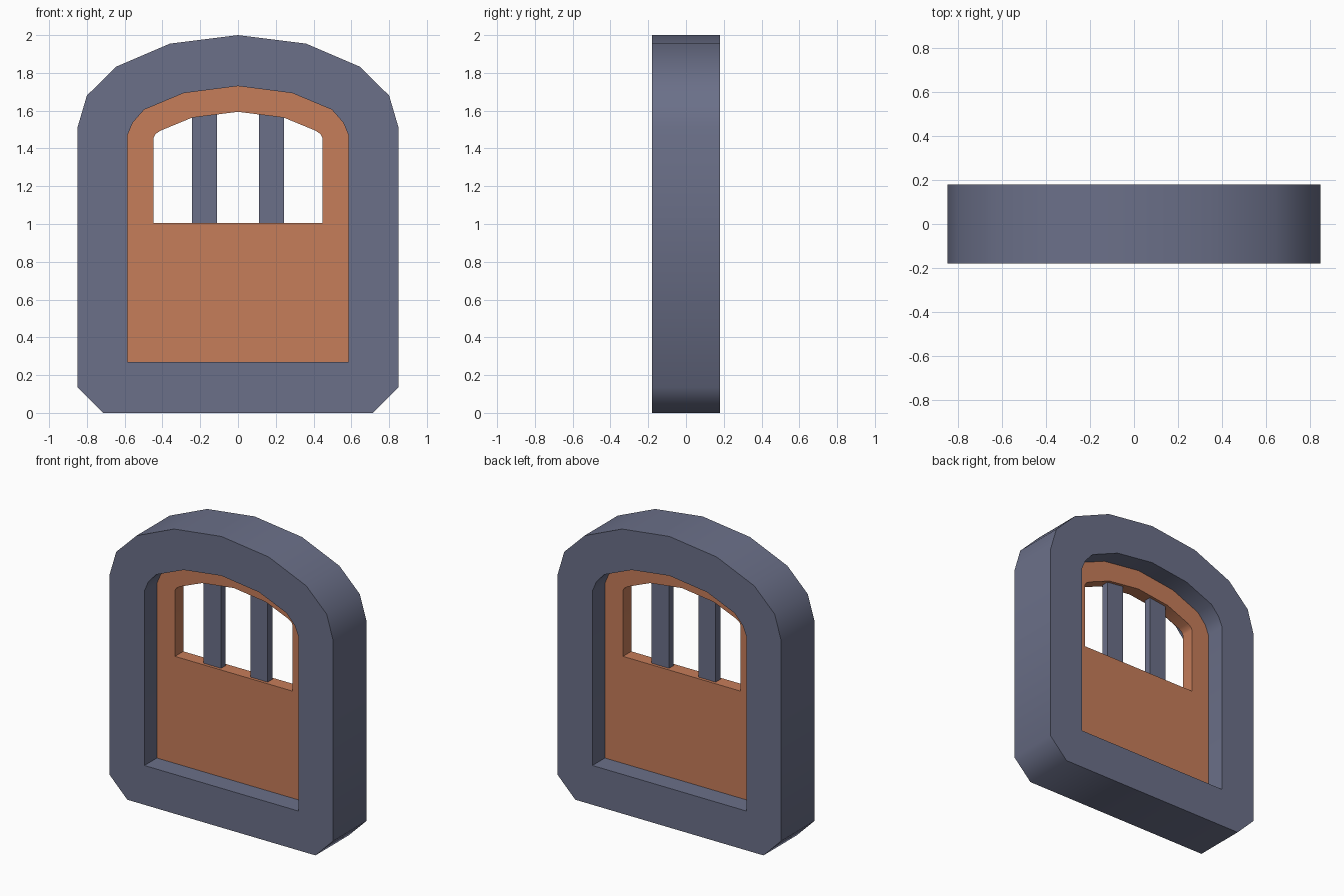
import bpy, bmesh, math
from mathutils import Matrix

if "Cube" in bpy.data.objects:
    bpy.data.objects.remove(bpy.data.objects["Cube"])


def material(name, rgb):
    m = bpy.data.materials.new(name)
    m.diffuse_color = (*rgb, 1.0)
    m.use_nodes = True
    m.node_tree.nodes["Principled BSDF"].inputs["Base Color"].default_value = m.diffuse_color
    return m


STONE = material("slate_grey", (0.147, 0.162, 0.25))
WOOD = material("warm_brown", (0.565, 0.205, 0.102))


def mirrored(half):
    """Close a right-hand outline (bottom to apex) with its left-hand mirror."""
    return half + [(-x, z) for x, z in reversed(half) if x > 0]


def plate(name, loops, half_depth, mat):
    """Extrude an outline (with optional hole loops) evenly about y = 0."""
    curve = bpy.data.curves.new(name + "_profile", 'CURVE')
    curve.dimensions = '2D'
    curve.fill_mode = 'BOTH'
    curve.extrude = half_depth
    for pts in loops:
        sp = curve.splines.new('POLY')
        sp.points.add(len(pts) - 1)
        for p, (x, z) in zip(sp.points, pts):
            p.co = (x, z, 0, 1)
        sp.use_cyclic_u = True
    tmp = bpy.data.objects.new(name + "_tmp", curve)
    bpy.context.collection.objects.link(tmp)
    bpy.context.view_layer.update()
    dg = bpy.context.evaluated_depsgraph_get()
    mesh = bpy.data.meshes.new_from_object(tmp.evaluated_get(dg))
    bpy.data.objects.remove(tmp)
    bpy.data.curves.remove(curve)

    # Weld caps to sides and stand the plate upright
    bm = bmesh.new()
    bm.from_mesh(mesh)
    bmesh.ops.remove_doubles(bm, verts=bm.verts, dist=1e-4)
    bmesh.ops.transform(bm, matrix=Matrix.Rotation(math.pi / 2, 4, 'X'), verts=bm.verts)
    bmesh.ops.recalc_face_normals(bm, faces=bm.faces)
    bm.to_mesh(mesh)
    bm.free()

    mesh.materials.clear()
    mesh.materials.append(mat)
    for f in mesh.polygons:
        f.material_index = 0
        f.use_smooth = True
    mesh.set_sharp_from_angle(angle=math.radians(60))
    mesh.name = name
    obj = bpy.data.objects.new(name, mesh)
    bpy.context.collection.objects.link(obj)
    return obj


# Outlines: right halves from the bottom up to the apex
outer = mirrored([(0.715, 0), (0.85, 0.135), (0.85, 1.51), (0.80, 1.68),
                  (0.645, 1.833), (0.36, 1.955), (0, 2.0)])
opening = mirrored([(0.585, 0.27), (0.585, 1.47), (0.557, 1.537),
                    (0.497, 1.605), (0.287, 1.693), (0, 1.73)])
window = mirrored([(0.447, 1.005), (0.447, 1.457), (0.438, 1.475),
                   (0.413, 1.493), (0.243, 1.563), (0, 1.594)])

# Thick arched surround and the thinner door leaf inside it
plate("arched_frame", [outer, opening], 0.18, STONE)
plate("door_panel", [opening, window], 0.045, WOOD)

# Two upright bars, tops and feet buried in the door leaf
for side, label in ((-1, "left"), (1, "right")):
    a, b = sorted((side * 0.111, side * 0.243))
    plate("window_bar_" + label,
          [[(a, 0.995), (b, 0.995), (b, 1.6), (a, 1.6)]], 0.025, STONE)
